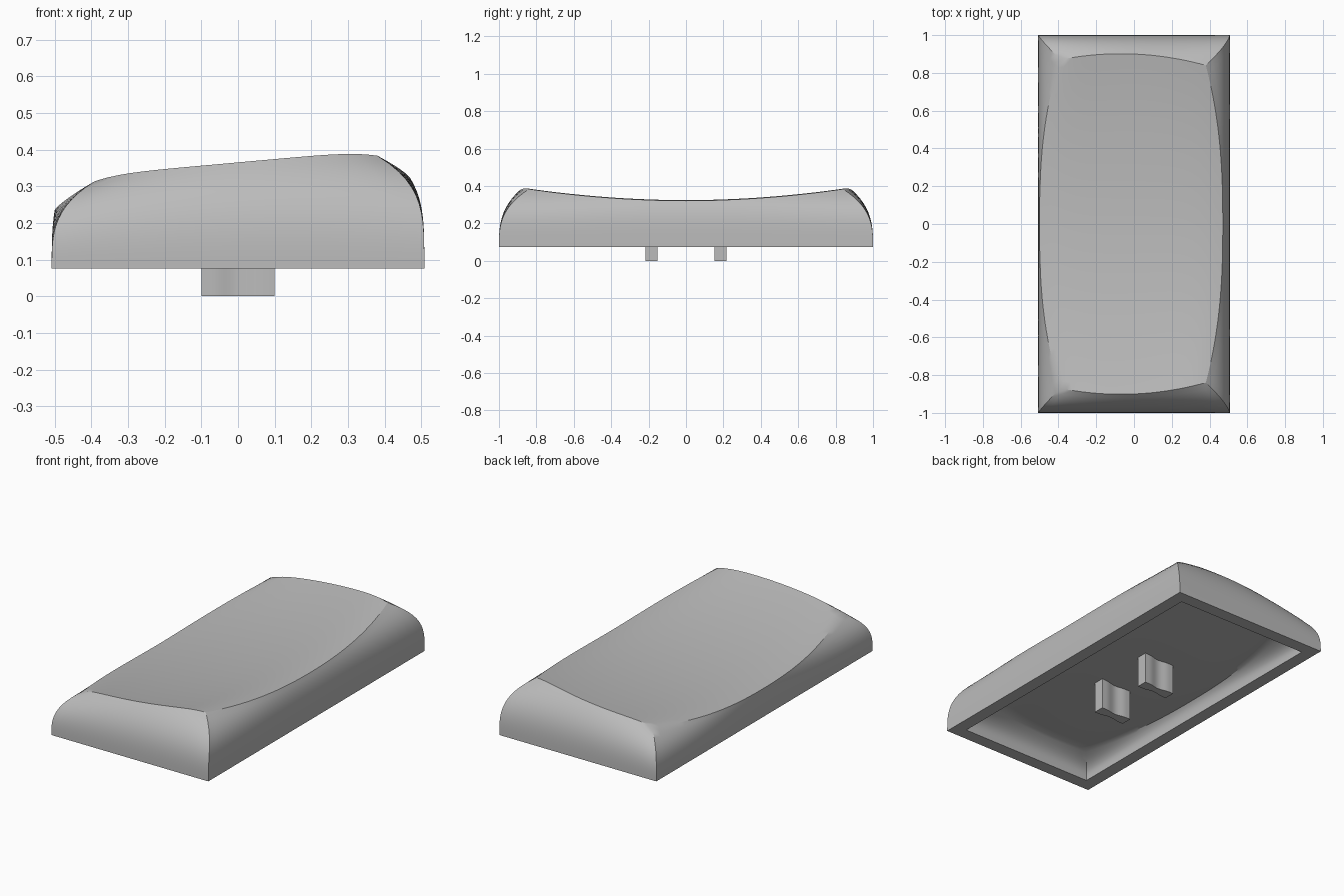
import bpy, bmesh, math

if "Cube" in bpy.data.objects:
    bpy.data.objects.remove(bpy.data.objects["Cube"], do_unlink=True)

grey = bpy.data.materials.new("plain grey")
grey.use_nodes = True
grey.diffuse_color = (0.5, 0.5, 0.5, 1)
grey.node_tree.nodes["Principled BSDF"].inputs["Base Color"].default_value = grey.diffuse_color

BASE_Z, HALF_X, HALF_Y, WALL = 0.075, 0.508, 1.0, 0.075
NU, NV, ROWS = 24, 40, 14


def finish(name, bm):
    """Turn a bmesh into a smooth object with sharp edges kept."""
    bmesh.ops.remove_doubles(bm, verts=bm.verts, dist=0.00005)
    bmesh.ops.recalc_face_normals(bm, faces=bm.faces)
    mesh = bpy.data.meshes.new(name)
    bm.to_mesh(mesh)
    bm.free()
    mesh.materials.append(grey)
    obj = bpy.data.objects.new(name, mesh)
    bpy.context.collection.objects.link(obj)
    bpy.ops.object.select_all(action="DESELECT")
    obj.select_set(True)
    bpy.context.view_layer.objects.active = obj
    bpy.ops.object.shade_smooth_by_angle(angle=math.radians(28))
    return obj


def outer_top(u, v):
    """Dished, tilted top; u and v run from -1 to 1."""
    left = -0.5 + 0.11 * abs(v) ** 2.6
    right = 0.47 - 0.09 * abs(v) ** 2.5
    x = left + (right - left) * (u + 1) / 2
    y = v * (0.9 - 0.045 * u * u - 0.015 * u)
    z = 0.365 + 0.09 * x - 0.07 * (1 - v * v) - 0.016 * u ** 6
    return x, y, z


def inner_top(u, v):
    """Ceiling of the hollow underside."""
    x, y, z = outer_top(u, v)
    return x * 0.82, y * 0.92, 0.18 + 0.3 * (z - 0.295)


def wall_point(top, inset, u, v, h):
    """Point on the bulging wall, h = 0 at the rim and 1 at the top edge."""
    bx, by = u * (HALF_X - inset), v * (HALF_Y - inset)
    x, y, z = top(u, v)
    fx, fy = h ** (3.65 + 0.35 * u), h ** 3
    return bx + (x - bx) * fx, by + (y - by) * fy, BASE_Z + (z - BASE_Z) * h


def add_grid(bm, point, rows, cols):
    grid = [[bm.verts.new(point(i / rows, j / cols)) for j in range(cols + 1)]
            for i in range(rows + 1)]
    for a, b in zip(grid, grid[1:]):
        for j in range(cols):
            bm.faces.new((a[j], a[j + 1], b[j + 1], b[j]))


# Hollow cap: outer skin, inner skin and the flat rim between them
bm = bmesh.new()
for top, inset in ((outer_top, 0), (inner_top, WALL)):
    add_grid(bm, lambda s, t: top(2 * s - 1, 2 * t - 1), NU, NV)
    for side in (-1, 1):
        add_grid(bm, lambda s, t: wall_point(top, inset, side, 2 * t - 1, s), ROWS, NV)
        add_grid(bm, lambda s, t: wall_point(top, inset, 2 * t - 1, side, s), ROWS, NU)
for side in (-1, 1):
    def rim_x(s, t):
        return side * (HALF_X - WALL * s), (2 * t - 1) * (HALF_Y - WALL * s), BASE_Z

    def rim_y(s, t):
        return (2 * t - 1) * (HALF_X - WALL * s), side * (HALF_Y - WALL * s), BASE_Z
    add_grid(bm, rim_x, 1, NV)
    add_grid(bm, rim_y, 1, NU)
finish("cap", bm)

# Two mounting prongs with waisted sides
for side, name in ((-1, "front_prong"), (1, "back_prong")):
    bm = bmesh.new()
    outline = []
    for i in range(17):
        x = -0.1 + 0.2 * i / 16
        waist = 0.5 + 0.5 * math.cos(math.pi * min(abs(x) / 0.07, 1))
        outline.append((x, 0.032 - 0.011 * waist))
    points = outline + [(x, -w) for x, w in reversed(outline)]
    face = bm.faces.new([bm.verts.new((x, side * 0.185 + w, 0)) for x, w in points])
    solid = bmesh.ops.extrude_face_region(bm, geom=[face])
    for item in solid["geom"]:
        if isinstance(item, bmesh.types.BMVert):
            item.co.z = 0.2
    finish(name, bm)
